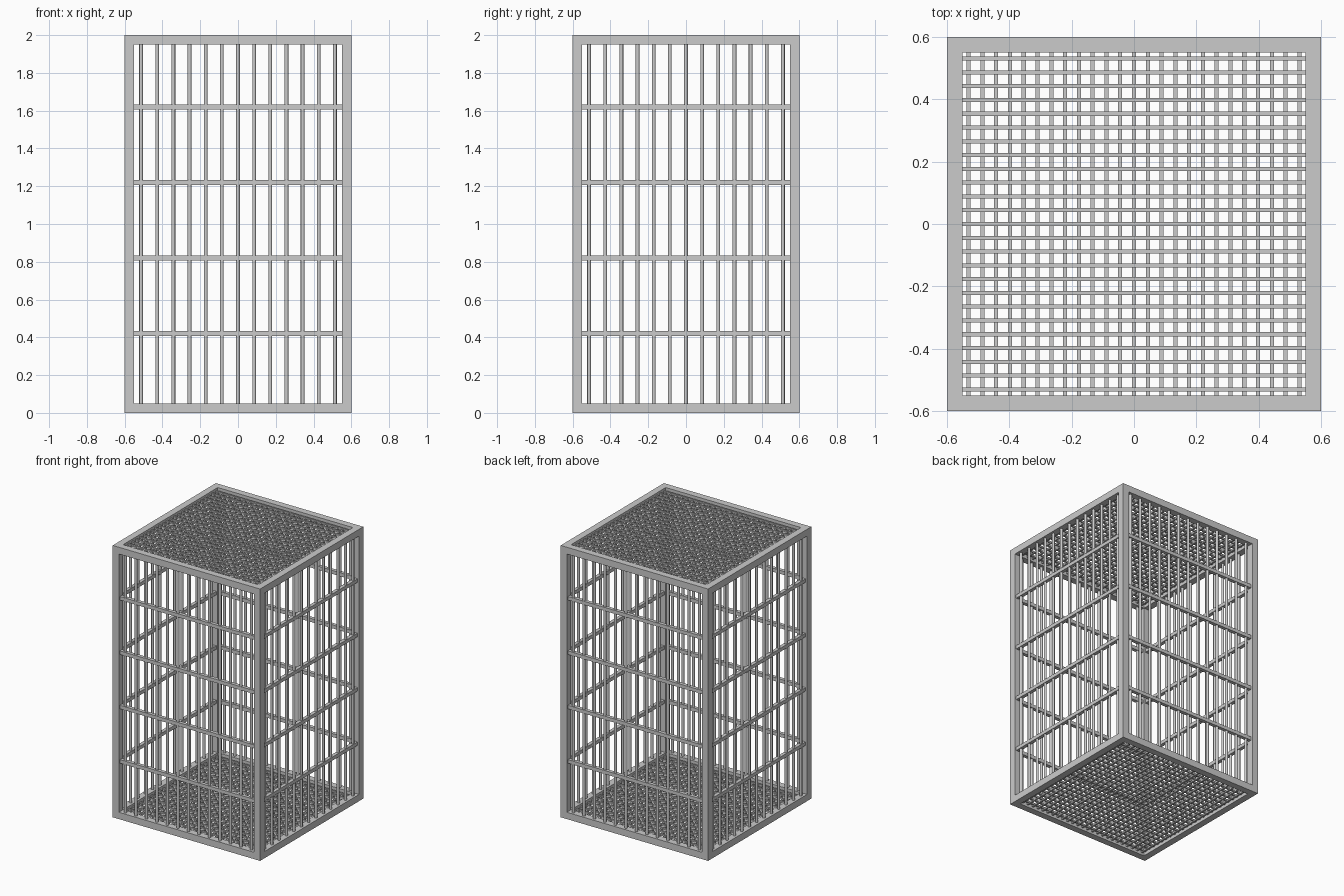
import bpy, bmesh
from mathutils import Matrix, Vector

if "Cube" in bpy.data.objects:
    bpy.data.objects.remove(bpy.data.objects["Cube"])

W, H, T = 0.6, 2.0, 0.05      # half width, height, frame thickness
C = W - T / 2                 # centre line of the frame members
IN = W - T                    # half inner opening


def add_box(bm, centre, size):
    m = Matrix.Translation(Vector(centre)) @ Matrix.Diagonal((*size, 1))
    bmesh.ops.create_cube(bm, size=1, matrix=m)


def finish(bm, name, smooth=False):
    mesh = bpy.data.meshes.new(name)
    for f in bm.faces:
        f.smooth = smooth and len(f.verts) == 4
    bm.to_mesh(mesh)
    bm.free()
    ob = bpy.data.objects.new(name, mesh)
    bpy.context.collection.objects.link(ob)
    return ob


# Corner posts
bm = bmesh.new()
for sx in (-1, 1):
    for sy in (-1, 1):
        add_box(bm, (sx * C, sy * C, H / 2), (T, T, H))
finish(bm, "corner_posts")

# Top and bottom frame beams between the posts
for name, z in (("bottom_frame", T / 2), ("top_frame", H - T / 2)):
    bm = bmesh.new()
    for s in (-1, 1):
        add_box(bm, (0, s * C, z), (2 * IN, T, T))
        add_box(bm, (s * C, 0, z), (T, 2 * IN, T))
    finish(bm, name)

# Horizontal rails on the four walls
bm = bmesh.new()
for i in range(4):
    z = 0.42 + 0.4 * i
    for s in (-1, 1):
        add_box(bm, (0, s * C, z), (2 * IN, 0.026, 0.026))
        add_box(bm, (s * C, 0, z), (0.026, 2 * IN, 0.026))
finish(bm, "wall_rails")

# Vertical round bars, thirteen per wall
walls = {"front": lambda a: (a, -C), "back": lambda a: (a, C),
         "left": lambda a: (-C, a), "right": lambda a: (C, a)}
for wall, place in walls.items():
    bm = bmesh.new()
    for k in range(-6, 7):
        x, y = place(k * 0.0855)
        bmesh.ops.create_cone(bm, cap_ends=True, segments=12, radius1=0.01,
                              radius2=0.01, depth=H - 2 * T,
                              matrix=Matrix.Translation((x, y, H / 2)))
    finish(bm, wall + "_bars", smooth=True)

# Floor and roof gratings
G = 0.013
for name, z in (("floor_grating", T / 2), ("roof_grating", H - T / 2)):
    bm = bmesh.new()
    for k in range(-12, 13):
        a = k * 0.0442
        add_box(bm, (0, a, z + 0.003), (2 * IN, G, G))
        add_box(bm, (a, 0, z - 0.003), (G, 2 * IN, G))
    finish(bm, name)
